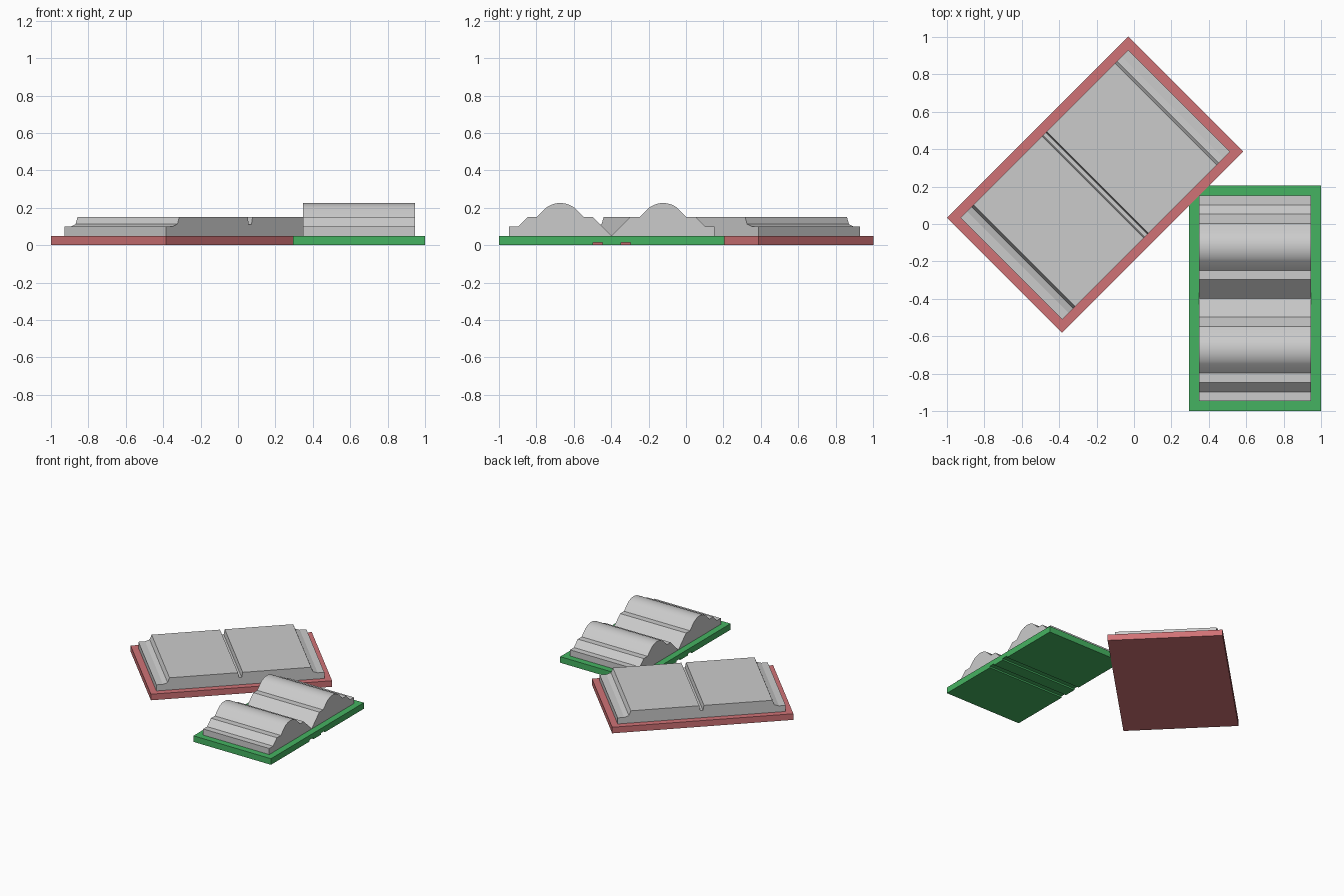
import bpy, bmesh, math

if "Cube" in bpy.data.objects:
    bpy.data.objects.remove(bpy.data.objects["Cube"])


def material(name, rgb):
    m = bpy.data.materials.new(name)
    m.diffuse_color = (*rgb, 1)
    m.use_nodes = True
    m.node_tree.nodes["Principled BSDF"].inputs["Base Color"].default_value = m.diffuse_color
    return m


def prism(name, profile, width, loc, turn=0, mat=None):
    """Extrude a closed (y, z) profile along x, centred on loc."""
    bm = bmesh.new()
    face = bm.faces.new([bm.verts.new((-width / 2, y, z)) for y, z in profile])
    ext = bmesh.ops.extrude_face_region(bm, geom=[face])
    moved = [v for v in ext["geom"] if isinstance(v, bmesh.types.BMVert)]
    bmesh.ops.translate(bm, verts=moved, vec=(width, 0, 0))
    bmesh.ops.recalc_face_normals(bm, faces=bm.faces)
    mesh = bpy.data.meshes.new(name)
    bm.to_mesh(mesh)
    bm.free()
    ob = bpy.data.objects.new(name, mesh)
    bpy.context.collection.objects.link(ob)
    ob.location = (*loc, 0)
    ob.rotation_euler.z = turn
    if mat:
        mesh.materials.append(mat)
    bpy.ops.object.select_all(action='DESELECT')
    ob.select_set(True)
    bpy.context.view_layer.objects.active = ob
    bpy.ops.object.shade_smooth_by_angle(angle=math.radians(15))
    return ob


def mirrored(half):
    """Complete a symmetric profile from its +y half."""
    return half + [(-y, z) for y, z in reversed(half)]


red = material("red", (0.63, 0.17, 0.18))
green = material("green", (0.06, 0.45, 0.12))

# Red base plate, turned 45 degrees
red_pos, turn = (-0.2075, 0.21), math.radians(-45)
prism("red_base", mirrored([(0.685, 0), (0.685, 0.05)]), 0.87, red_pos, turn, red)

# Low slab with stepped ends and a narrow groove across the middle
slab = [(0.635, 0.05), (0.635, 0.1), (0.585, 0.1), (0.55, 0.112),
        (0.535, 0.15), (0.018, 0.15), (0.01, 0.11)]
prism("grooved_slab", mirrored(slab), 0.77, red_pos, turn)

# Green base plate with two shallow channels underneath
green_pos = (0.6475, -0.3975)
plate = [(0.05, 0), (0.05, 0.013), (0.1, 0.013), (0.1, 0), (0.6025, 0), (0.6025, 0.05)]
prism("green_base", mirrored(plate), 0.705, green_pos, 0, green)

# Two stepped ridges with rounded crests, mirrored about the valley
crest = []
for i in range(11):
    a = math.asin(0.6) * (i / 5 - 1)
    crest.append((0.275 + 0.125 * math.sin(a), 0.1 + 0.125 * math.cos(a)))
ridge = [(0, 0.05), (0.1, 0.15), (0.15, 0.15), *crest, (0.4, 0.15),
         (0.45, 0.15), (0.5, 0.1), (0.55, 0.1), (0.55, 0.05)]
for label, s in (("back", 1), ("front", -1)):
    prism(label + "_ridge", [(s * y, z) for y, z in ridge], 0.6, green_pos)
